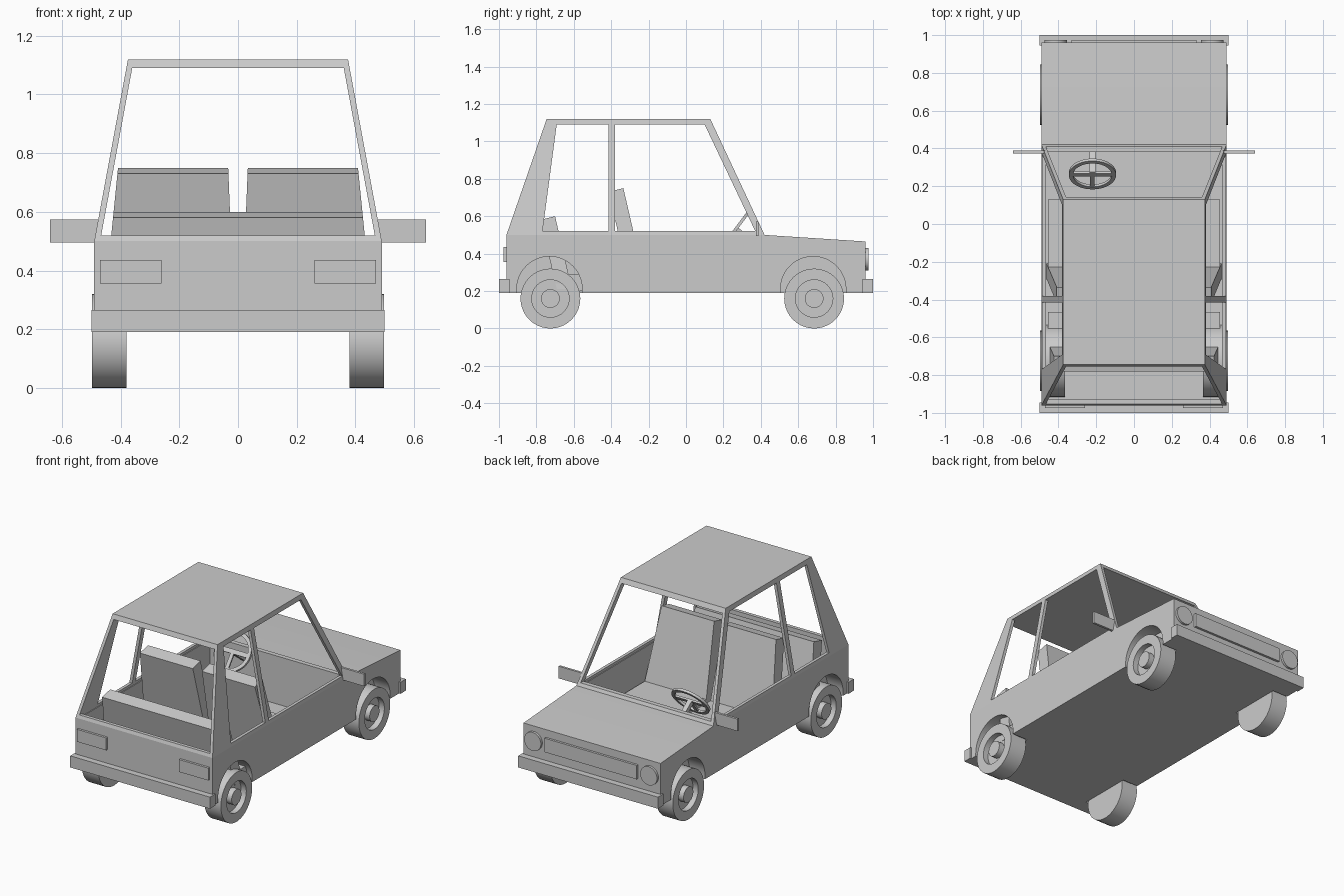
import bpy, bmesh
from math import pi, sin, cos, radians
from mathutils import Matrix, Vector

cube = bpy.data.objects.get("Cube")
if cube:
    bpy.data.objects.remove(cube, do_unlink=True)

SIDES = {"left": 1, "right": -1}
AXLES = {"front": 0.685, "rear": -0.725}


def finish(name, bm):
    bmesh.ops.recalc_face_normals(bm, faces=bm.faces)
    mesh = bpy.data.meshes.new(name)
    bm.to_mesh(mesh)
    bm.free()
    obj = bpy.data.objects.new(name, mesh)
    bpy.context.collection.objects.link(obj)
    return obj


def activate(obj):
    bpy.ops.object.select_all(action="DESELECT")
    obj.select_set(True)
    bpy.context.view_layer.objects.active = obj


def smooth(obj):
    activate(obj)
    bpy.ops.object.shade_smooth_by_angle(angle=radians(30))


def prism(name, profile, x0, x1, side=1):
    """Side profile of (y, z) points spanned in x; x0 and x1 may depend on z."""
    bm = bmesh.new()
    rings = []
    for x in (x0, x1):
        at = x if callable(x) else (lambda z, c=x: c)
        rings.append([bm.verts.new((side * at(z), y, z)) for y, z in profile])
    for ring in rings:
        bm.faces.new(ring)
    n = len(profile)
    for i in range(n):
        j = (i + 1) % n
        bm.faces.new((rings[0][i], rings[0][j], rings[1][j], rings[1][i]))
    return finish(name, bm)


def box(name, x0, x1, y0, y1, z0, z1, side=1):
    return prism(name, [(y0, z0), (y1, z0), (y1, z1), (y0, z1)], x0, x1, side)


def lathe(name, profile, matrix, steps=40, closed=False):
    """Spin (radius, height) points about local z, then place with matrix."""
    bm = bmesh.new()
    verts = [bm.verts.new((r, 0, h)) for r, h in profile]
    edges = [bm.edges.new(pair) for pair in zip(verts, verts[1:])]
    if closed:
        edges.append(bm.edges.new((verts[-1], verts[0])))
    bmesh.ops.spin(bm, geom=verts + edges, cent=(0, 0, 0), axis=(0, 0, 1),
                   angle=2 * pi, steps=steps)
    bmesh.ops.remove_doubles(bm, verts=bm.verts, dist=0.0001)
    bm.transform(matrix)
    obj = finish(name, bm)
    smooth(obj)
    return obj


def boolean(target, tool, operation):
    tool.hide_render = True
    mod = target.modifiers.new(operation.title(), "BOOLEAN")
    mod.object, mod.operation, mod.solver = tool, operation, "EXACT"
    activate(target)
    bpy.ops.object.modifier_apply(modifier=mod.name)
    bpy.data.objects.remove(tool, do_unlink=True)


def arch(y, radius, base):
    arc = [(y + radius * cos(pi * i / 24), 0.21 + radius * sin(pi * i / 24))
           for i in range(25)]
    return [(y + radius, base)] + arc + [(y - radius, base)]


# Body: lower shell with open cabin and recessed wheel arches
body = prism("body", [(-0.96, 0.19), (0.96, 0.19), (0.96, 0.465),
                      (0.42, 0.5), (-0.96, 0.5)], -0.49, 0.49)
boolean(body, box("cabin_cutter", -0.465, 0.465, -0.935, 0.38, 0.21, 0.7), "DIFFERENCE")
for s in SIDES.values():
    for y in AXLES.values():
        boolean(body, prism("housing", arch(y, 0.19, 0.2), 0.365, 0.475, s), "UNION")
for s in SIDES.values():
    for y in AXLES.values():
        boolean(body, prism("arch_cutter", arch(y - 0.005, 0.175, 0.1), 0.38, 0.6, s),
                "DIFFERENCE")
smooth(body)


# Cabin frame: sloping side panels, sills and roof
def outer(z):
    return 0.49 - 0.115 * (z - 0.5) / 0.62


def inner(z):
    return outer(z) - 0.02


frame = {
    "rear_pillar": [(-0.96, 0.5), (-0.745, 1.12), (-0.69, 1.1), (-0.77, 0.5)],
    "middle_pillar": [(-0.415, 0.5), (-0.415, 1.1), (-0.38, 1.1), (-0.38, 0.5)],
    "front_pillar": [(0.42, 0.5), (0.13, 1.12), (0.095, 1.1), (0.38, 0.5)],
    "side_sill": [(-0.95, 0.5), (-0.945, 0.52), (0.405, 0.52), (0.415, 0.5)],
}
for label, s in SIDES.items():
    for part, profile in frame.items():
        prism(f"{label}_{part}", profile, inner, outer, s)
prism("rear_sill", [(-0.96, 0.5), (-0.953, 0.52), (-0.93, 0.52), (-0.93, 0.5)],
      lambda z: -outer(z), outer)
prism("front_sill", [(0.42, 0.5), (0.41, 0.52), (0.38, 0.52), (0.38, 0.5)],
      lambda z: -outer(z), outer)
prism("roof", [(-0.755, 1.09), (-0.745, 1.12), (0.13, 1.12), (0.144, 1.09)],
      lambda z: -outer(z), outer)


# Seats: backs narrow towards the top
def seat_outer(z):
    return 0.455 - 0.1 * (z - 0.29)


def seat_inner(z):
    return 0.015 + 0.04 * (z - 0.29)


front_back = [(-0.21, 0.21), (-0.335, 0.75), (-0.415, 0.73), (-0.29, 0.21)]
for label, s in SIDES.items():
    prism(f"{label}_seat_back", front_back, seat_inner, seat_outer, s)
    box(f"{label}_seat_cushion", 0.015, 0.455, -0.26, 0.13, 0.2, 0.29, s)
prism("rear_seat_back", [(-0.61, 0.21), (-0.7, 0.6), (-0.78, 0.58), (-0.69, 0.21)],
      lambda z: -seat_outer(z), seat_outer)
box("rear_seat_cushion", -0.455, 0.455, -0.66, -0.465, 0.2, 0.29)

# Steering wheel: flat tilted ring, spokes and column
tilt = Matrix.Translation((-0.22, 0.265, 0.53)) @ Matrix.Rotation(radians(53), 4, "X")
lathe("steering_wheel", [(0.103, -0.008), (0.125, -0.008), (0.125, 0.008),
                         (0.103, 0.008)], tilt, closed=True)
for name, size, spot in (("cross_spoke", (0.22, 0.028, 0.012), (0, 0, 0)),
                         ("lower_spoke", (0.024, 0.11, 0.01), (0, -0.055, 0)),
                         ("steering_column", (0.03, 0.03, 0.15), (0, 0, -0.075))):
    bm = bmesh.new()
    bmesh.ops.create_cube(bm, size=1)
    bmesh.ops.scale(bm, vec=Vector(size), verts=bm.verts)
    bmesh.ops.translate(bm, vec=Vector(spot), verts=bm.verts)
    bm.transform(tilt)
    finish(name, bm)

# Wheels: tyre, recessed rim and raised hub in one turned profile
wheel = [(0, 0.38), (0.16, 0.38), (0.16, 0.497), (0.1, 0.497),
         (0.1, 0.46), (0.05, 0.46), (0.05, 0.497), (0, 0.497)]
for label, s in SIDES.items():
    for axle, y in AXLES.items():
        place = Matrix.Translation((0, y, 0.16)) @ Matrix.Rotation(s * pi / 2, 4, "Y")
        lathe(f"{axle}_{label}_wheel", wheel, place)

# Bumpers, grille, lamps and mirrors
box("rear_bumper", -0.5, 0.5, -1, -0.945, 0.19, 0.265)
box("front_bumper", -0.5, 0.5, 0.945, 1, 0.19, 0.265)
box("grille", -0.33, 0.33, 0.95, 0.975, 0.325, 0.415)
for label, s in SIDES.items():
    box(f"{label}_tail_lamp", 0.26, 0.47, -0.975, -0.95, 0.355, 0.435, s)
    box(f"{label}_mirror", 0.47, 0.64, 0.373, 0.388, 0.495, 0.573, s)
    place = Matrix.Translation((s * 0.415, 0.95, 0.37)) @ Matrix.Rotation(-pi / 2, 4, "X")
    lathe(f"{label}_headlamp", [(0, 0), (0.06, 0), (0.06, 0.025), (0, 0.025)], place)
